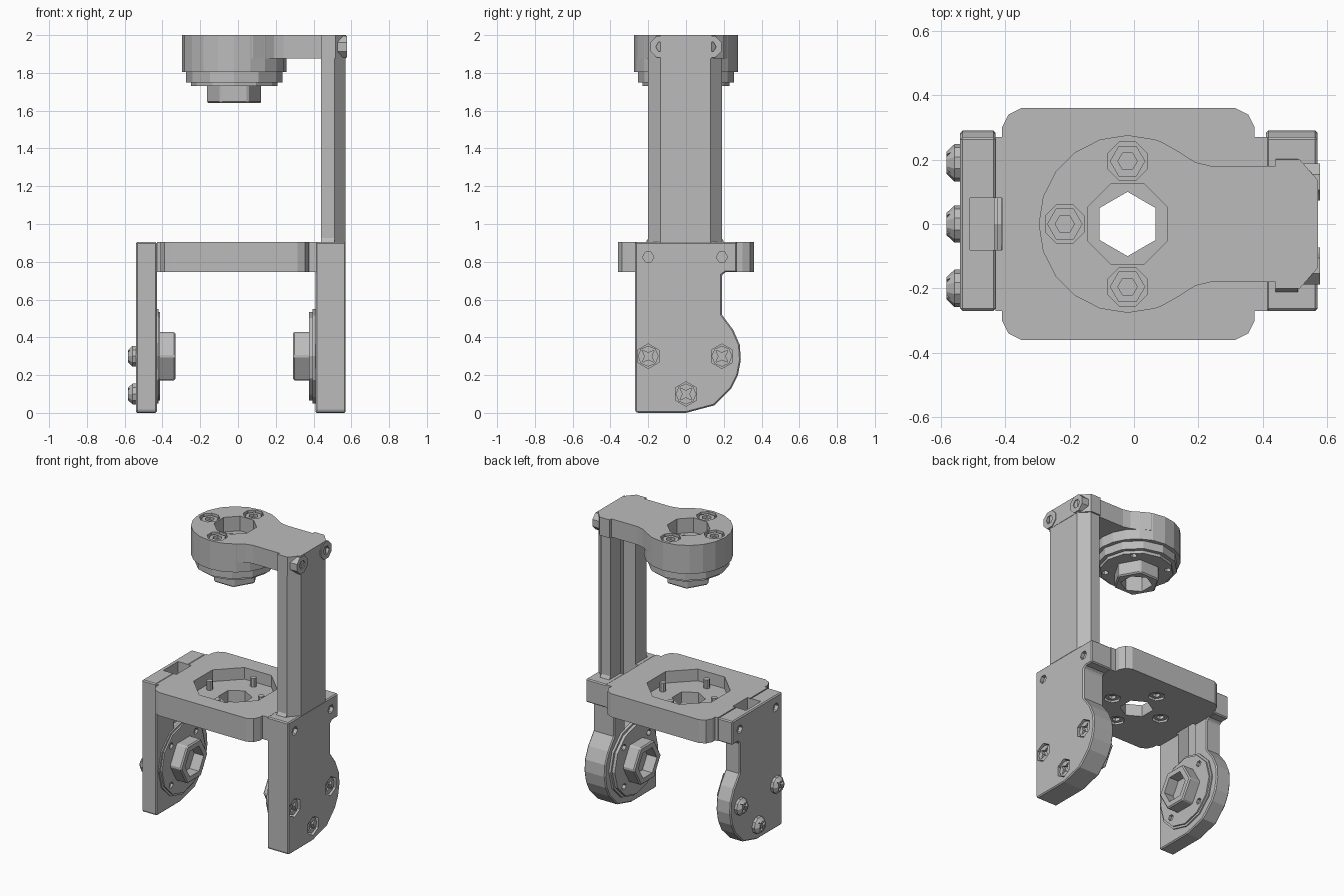
import bpy
import bmesh
from math import cos, sin, pi

if "Cube" in bpy.data.objects:
    bpy.data.objects.remove(bpy.data.objects["Cube"])

grey = bpy.data.materials.new("plain_grey")
grey.use_nodes = True
COLOUR = (0.5, 0.5, 0.5, 1)
grey.diffuse_color = COLOUR
grey.node_tree.nodes["Principled BSDF"].inputs["Base Color"].default_value = COLOUR


def prism(name, pts, axis, lo, hi, taper=1.0):
    """Extrude a flat outline along x (outline is y, z) or z (outline is x, y)."""
    n = len(pts)
    cu, cv = sum(p[0] for p in pts) / n, sum(p[1] for p in pts) / n
    bm = bmesh.new()

    def loop(h, s):
        ring = [(cu + (u - cu) * s, cv + (v - cv) * s) for u, v in pts]
        return [bm.verts.new((h, u, v) if axis == 'x' else (u, v, h)) for u, v in ring]
    a, b = loop(lo, 1), loop(hi, taper)
    bm.faces.new(a)
    bm.faces.new(b)
    for i in range(n):
        j = (i + 1) % n
        bm.faces.new((a[i], a[j], b[j], b[i]))
    bmesh.ops.recalc_face_normals(bm, faces=bm.faces)
    me = bpy.data.meshes.new(name)
    bm.to_mesh(me)
    bm.free()
    me.materials.append(grey)
    ob = bpy.data.objects.new(name, me)
    bpy.context.scene.collection.objects.link(ob)
    return ob


def apply(ob):
    dg = bpy.context.evaluated_depsgraph_get()
    me = bpy.data.meshes.new_from_object(ob.evaluated_get(dg))
    ob.modifiers.clear()
    ob.data = me


def combine(ob, other, op='DIFFERENCE'):
    m = ob.modifiers.new("bool", 'BOOLEAN')
    m.operation, m.object, m.solver = op, other, 'EXACT'
    apply(ob)
    bpy.data.objects.remove(other)


def cut(ob, pts, axis, lo, hi):
    combine(ob, prism("cutter", pts, axis, lo, hi))


def bevel(ob, width):
    m = ob.modifiers.new("bevel", 'BEVEL')
    m.width, m.segments, m.angle_limit = width, 1, 0.7
    apply(ob)


def poly(c, r, n=6, turn=0.0):
    return [(c[0] + r * cos(turn + 2 * pi * i / n), c[1] + r * sin(turn + 2 * pi * i / n))
            for i in range(n)]


def star(c):
    return [(c[0] + r * cos(pi * i / 4 + pi / 4), c[1] + r * sin(pi * i / 4 + pi / 4))
            for i, r in enumerate([0.045, 0.018] * 4)]


def box(u0, u1, v0, v1):
    return [(u0, v0), (u1, v0), (u1, v1), (u0, v1)]


HUB = (-0.02, 0)
PIVOT = (0, 0.3)
LEG_SCREWS = [(-0.2, 0.3), (0.19, 0.3), (0, 0.1)]
LEG_PINS = [(-0.2, 0.825), (0.19, 0.825)]
HUB_SCREWS = [(-0.02, 0.195), (-0.02, -0.195), (-0.215, 0)]

# Two side legs with a rounded rear lobe and a cable channel inside
LEG = [(-0.27, 0.01), (-0.26, 0), (0, 0), (0.15, 0.04), (0.24, 0.13), (0.275, 0.2),
       (0.29, 0.28), (0.285, 0.36), (0.25, 0.44), (0.19, 0.52), (0.19, 0.73),
       (0.21, 0.745), (0.27, 0.745), (0.27, 0.905), (-0.27, 0.905)]
right_leg = prism("right_leg", LEG, 'x', -0.54, -0.43)
left_leg = prism("left_leg", LEG, 'x', 0.41, 0.57)
for leg in (right_leg, left_leg):
    bevel(leg, 0.008)
cut(right_leg, box(-0.08, 0.08, 0.5, 1), 'x', -0.51, -0.40)
cut(left_leg, box(-0.08, 0.08, 0.5, 1), 'x', 0.40, 0.53)
for c in LEG_PINS:
    for leg, face, side in ((right_leg, -0.54, -1), (left_leg, 0.57, 1)):
        lo, hi = sorted((face - side * 0.025, face + side * 0.02))
        cut(leg, poly(c, 0.03), 'x', lo, hi)

# Leg screws: sunk on one side, domed heads on the other, cross drive in both
for i, c in enumerate(LEG_SCREWS):
    cut(left_leg, poly(c, 0.065, 6, pi / 6), 'x', 0.53, 0.6)
    sunk = prism(f"sunk_screw_{i}", poly(c, 0.055, 8), 'x', 0.52, 0.558)
    cut(sunk, star(c), 'x', 0.535, 0.6)
    dome = prism(f"domed_screw_{i}", poly(c, 0.058, 10), 'x', -0.538, -0.558)
    combine(dome, prism("crown", poly(c, 0.058, 10), 'x', -0.558, -0.582, 0.6), 'UNION')
    cut(dome, star(c), 'x', -0.6, -0.56)

# Pivot discs and hexagonal bosses on the inner faces of the legs
for name, side, base, step, top, end in (("right", 1, -0.435, -0.422, -0.412, -0.33),
                                         ("left", -1, 0.415, 0.395, 0.375, 0.29)):
    disc = prism(name + "_pivot_disc", poly(PIVOT, 0.25, 12), 'x', base, step)
    combine(disc, prism("step", poly(PIVOT, 0.235, 12), 'x', base, top), 'UNION')
    lo, hi = sorted((base - side * 0.02, top + side * 0.02))
    for c in poly(PIVOT, 0.19, 4, pi / 4):
        cut(disc, poly(c, 0.022), 'x', lo, hi)
    boss = prism(name + "_pivot_boss", poly(PIVOT, 0.147), 'x', *sorted((top - side * 0.008, end)))
    bevel(boss, 0.008)
    lo, hi = sorted((top + side * 0.01, end + side * 0.02))
    cut(boss, poly(PIVOT, 0.1), 'x', lo, hi)

# Lower deck plate with an octagonal pocket, hexagonal bore and screw seats
half = [(-0.43, 0.27), (-0.41, 0.27), (-0.41, 0.3), (-0.39, 0.34), (-0.35, 0.36),
        (0.315, 0.36), (0.355, 0.34), (0.375, 0.3), (0.375, 0.27), (0.415, 0.27)]
deck = prism("deck_plate", half + [(x, -y) for x, y in reversed(half)], 'z', 0.745, 0.905)
cut(deck, poly(HUB, 0.265, 8, pi / 8), 'z', 0.825, 1)
cut(deck, poly(HUB, 0.105, 6, pi / 6), 'z', 0.7, 1)
cut(deck, box(-0.51, -0.41, -0.08, 0.08), 'z', 0.7, 1)
for i, c in enumerate(HUB_SCREWS + [(0.175, 0)]):
    cut(deck, poly(c, 0.055), 'z', 0.7, 0.785)
    head = prism(f"deck_screw_{i}", poly(c, 0.045, 8), 'z', 0.755, 0.79)
    cut(head, poly(c, 0.025), 'z', 0.7, 0.775)
    prism(f"deck_peg_{i}", poly(c, 0.02, 8), 'z', 0.82, 0.885)

# Upright post: chamfered outer corners, open channel on the inner face
post = prism("post", [(0.44, -0.2), (0.51, -0.2), (0.57, -0.135), (0.57, 0.13), (0.51, 0.19),
                      (0.44, 0.19), (0.44, 0.08), (0.53, 0.08), (0.53, -0.08), (0.44, -0.08)],
             'z', 0.9, 1.995)
for y, out in ((-0.2, -1), (0.19, 1)):
    prism("post_foot", [(y - out * 0.01, 0.9), (y + out * 0.015, 0.9), (y, 0.925),
                        (y - out * 0.01, 0.925)], 'x', 0.44, 0.51)

# Upper arm: round hub body and a thinner neck reaching the post
arm = prism("upper_arm", poly(HUB, 0.276, 20), 'z', 1.805, 2.0)
side = [(0.0, 0.27), (0.08, 0.258), (0.13, 0.23), (0.19, 0.192), (0.24, 0.18), (0.44, 0.18),
        (0.44, 0.2), (0.515, 0.2), (0.572, 0.135)]
combine(arm, prism("neck", side + [(x, -y) for x, y in reversed(side)], 'z', 1.875, 2.0), 'UNION')
cut(arm, poly(HUB, 0.135, 8, pi / 8), 'z', 1.9, 2.1)
cut(arm, poly(HUB, 0.1, 6, pi / 6), 'z', 1.7, 2.1)
for i, c in enumerate(HUB_SCREWS):
    cut(arm, poly(c, 0.065, 8, pi / 8), 'z', 1.96, 2.1)
    head = prism(f"arm_screw_{i}", poly(c, 0.055), 'z', 1.95, 1.99)
    cut(head, poly(c, 0.03), 'z', 1.97, 2.1)

# Bolt lugs on the outer corners at the top of the post
for i, c in enumerate([(-0.13, 1.938), (0.13, 1.938)]):
    lug = prism(f"post_lug_{i}", poly(c, 0.062, 8, pi / 8), 'x', 0.5, 0.578)
    cut(lug, poly(c, 0.03), 'x', 0.545, 0.6)

# Stepped flange and hexagonal boss beneath the hub
flange = prism("hub_flange", poly(HUB, 0.255, 12), 'z', 1.75, 1.81)
combine(flange, prism("step", poly(HUB, 0.23, 12), 'z', 1.73, 1.81), 'UNION')
for c in poly(HUB, 0.195, 4, pi / 4):
    cut(flange, poly(c, 0.022), 'z', 1.7, 1.78)
hub_boss = prism("hub_boss", poly(HUB, 0.147), 'z', 1.64, 1.74)
bevel(hub_boss, 0.008)
for part in (flange, hub_boss):
    cut(part, poly(HUB, 0.1, 6, pi / 6), 'z', 1.6, 1.9)
